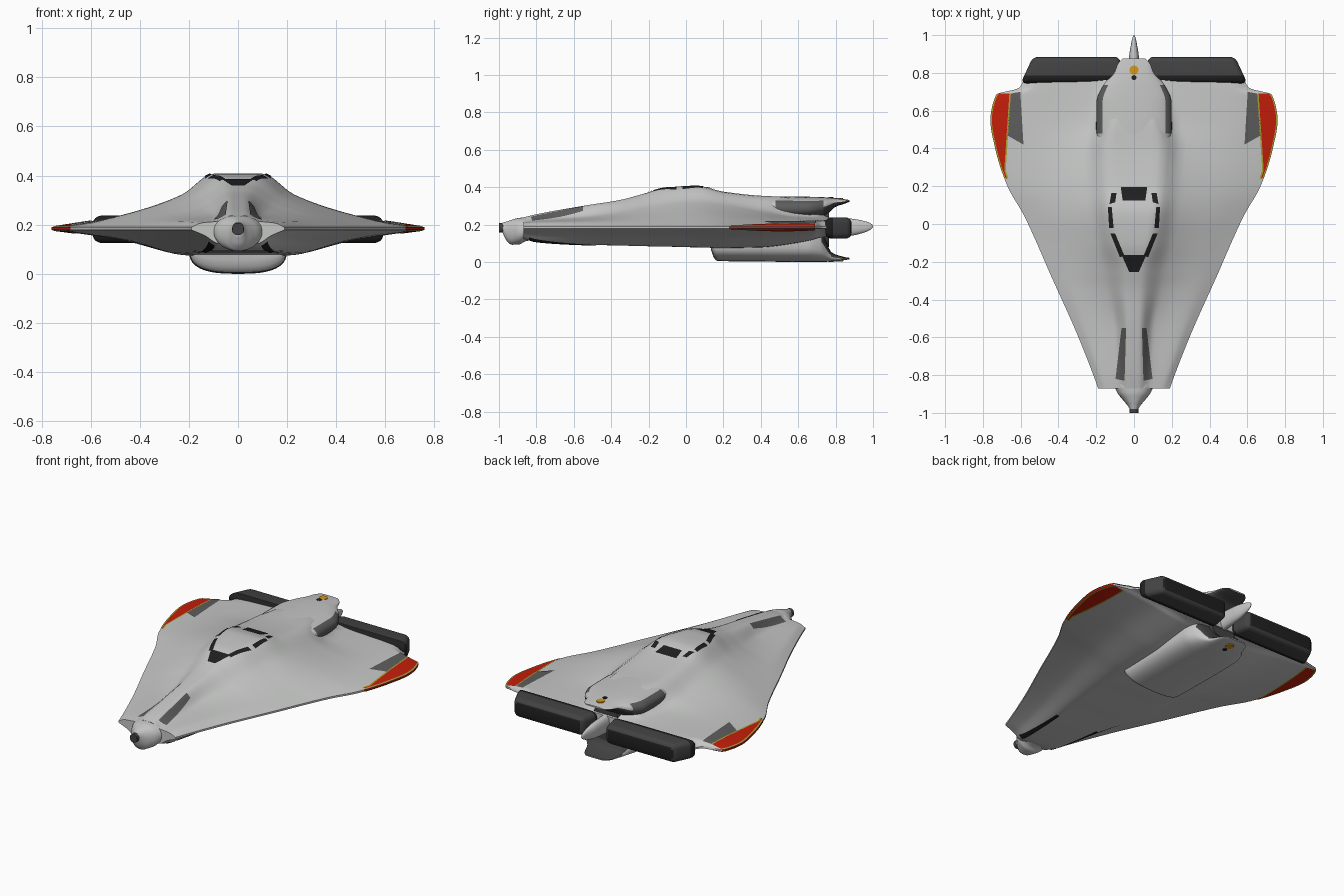
import bpy, bmesh, math
from mathutils import Vector

if "Cube" in bpy.data.objects:
    bpy.data.objects.remove(bpy.data.objects["Cube"])

def mat(name, r, g, b):
    m = bpy.data.materials.new(name)
    m.diffuse_color = (r, g, b, 1)
    m.use_nodes = True
    m.node_tree.nodes["Principled BSDF"].inputs["Base Color"].default_value = m.diffuse_color
    return m

HULL = mat("hull_grey", .56, .57, .56)
MID = mat("vent_grey", .11, .11, .11)
DARK = mat("engine_grey", .055, .055, .056)
BLACK = mat("window_black", .014, .014, .015)
RED = mat("wingtip_red", .55, .013, .003)
ORANGE = mat("beacon_orange", .68, .32, .01)
OLIVE = mat("trim_olive", .42, .36, .03)

def finish(name, bm, mats, rule=None, recalc=True):
    if recalc:
        bmesh.ops.recalc_face_normals(bm, faces=bm.faces)
    bm.normal_update()
    for f in bm.faces:
        f.material_index = rule(f.calc_center_median(), f.normal) if rule else 0
    me = bpy.data.meshes.new(name)
    bm.to_mesh(me)
    bm.free()
    for m in mats:
        me.materials.append(m)
    me.shade_smooth()
    me.set_sharp_from_angle(angle=math.radians(38))
    ob = bpy.data.objects.new(name, me)
    bpy.context.collection.objects.link(ob)
    return ob

def curve(xs, vs, x):
    """Smooth interpolation that does not overshoot."""
    if x <= xs[0]: return vs[0]
    if x >= xs[-1]: return vs[-1]
    d = [(vs[i+1]-vs[i]) / (xs[i+1]-xs[i]) for i in range(len(xs)-1)]
    def tan(i):
        if i == 0: return d[0]
        if i == len(d): return d[-1]
        return 2*d[i-1]*d[i]/(d[i-1]+d[i]) if d[i-1]*d[i] > 0 else 0
    i = max(k for k in range(len(d)) if xs[k] <= x)
    h = xs[i+1]-xs[i]
    t = (x-xs[i])/h
    return ((2*t**3-3*t*t+1)*vs[i] + (t**3-2*t*t+t)*h*tan(i)
            + (3*t*t-2*t**3)*vs[i+1] + (t**3-t*t)*h*tan(i+1))

# Hull stations: y, half width, ridge z, ridge x, x2, z2, x3, z3, belly z, belly x
ST = [
    (-.87, .19, .238, .025, .08, .215, .15, .207, .125, .08),
    (-.80, .215, .255, .025, .09, .222, .175, .211, .106, .09),
    (-.55, .315, .300, .03, .10, .24, .26, .214, .092, .12),
    (-.35, .405, .332, .03, .14, .268, .335, .217, .088, .15),
    (-.25, .45, .358, .035, .16, .29, .375, .218, .085, .16),
    (-.10, .515, .398, .07, .20, .312, .43, .221, .082, .18),
    (.05, .585, .408, .10, .22, .326, .49, .223, .078, .19),
    (.20, .67, .376, .12, .24, .31, .54, .222, .075, .20),
    (.40, .735, .354, .13, .25, .275, .56, .219, .078, .20),
    (.55, .76, .347, .11, .22, .248, .56, .219, .095, .20),
    (.685, .73, .300, .08, .20, .237, .56, .219, .12, .20),
    (.72, .61, .260, .08, .20, .234, .54, .219, .13, .20),
    (.78, .575, .232, .08, .20, .230, .50, .219, .135, .20)]
COLS = list(zip(*ST))
RIM_TOP, RIM_LOW = .190, .179
cache = {}

def station(y):
    k = round(y, 5)
    if k not in cache:
        cache[k] = [curve(COLS[0], c, y) for c in COLS[1:]]
    return cache[k]

def top(x, y):
    w, H, x1, x2, z2, x3, z3, B, xb = station(y)
    return curve((0, x1, x2, x3, w), (H, H, z2, z3, RIM_TOP), abs(x))

def bottom(x, y):
    w, H, x1, x2, z2, x3, z3, B, xb = station(y)
    return curve((0, xb, (xb+w)/2, w), (B, B, .57*RIM_LOW+.43*B, RIM_LOW), abs(x))

def bridge(bm, rings):
    n = len(rings[0])
    for a, b in zip(rings, rings[1:]):
        for i in range(n):
            j = (i+1) % n
            bm.faces.new((a[i], a[j], b[j], b[i]))
    bm.faces.new(rings[0])
    bm.faces.new(rings[-1])

# Main lifting-body hull
bm = bmesh.new()
ys = [-.87 + .02*i for i in range(76)] + [.64 + .007*i for i in range(1, 20)]
N = 48
rings = []
for y in ys:
    w = station(y)[0]
    xs = [w*(2*i/N - 1) for i in range(N+1)]
    pts = [(x, y, top(x, y)) for x in xs] + [(x, y, bottom(x, y)) for x in reversed(xs)]
    rings.append([bm.verts.new(p) for p in pts])
bridge(bm, rings)
finish("hull", bm, [HULL, RED],
       lambda c, n: int(abs(c.x) > .68 and .24 < c.y < .69 and abs(n.z) < .5))

# Thin plates that follow the hull surface
def plate(name, fn, m, under=False, steps=14):
    """fn(u, v) gives plan x, y; v runs along the length."""
    bm = bmesh.new()
    surf = bottom if under else top
    off = -.003 if under else .003
    g = []
    for i in range(steps+1):
        row = []
        for j in range(7):
            x, y = fn(j/6, i/steps)
            row.append(bm.verts.new((x, y, surf(x, y) + off)))
        g.append(row)
    for a, b in zip(g, g[1:]):
        for j in range(6):
            bm.faces.new((a[j], a[j+1], b[j+1], b[j]))
    bm.normal_update()
    if (sum(f.normal.z for f in bm.faces) < 0) != under:
        bmesh.ops.reverse_faces(bm, faces=bm.faces)
    finish(name, bm, [m], recalc=False)

def quad(a, b, c, d, s=1):
    """Plan quad: a-b is the front edge, d-c the back edge."""
    a, b, c, d = map(Vector, (a, b, c, d))
    def fn(u, v):
        p = a.lerp(b, u).lerp(d.lerp(c, u), v)
        return p.x*s, p.y
    return fn

plate("windshield", quad((-.025, -.255), (.025, -.255), (.065, -.165), (-.065, -.165)), BLACK)
plate("rear_window", quad((-.06, .125), (.06, .125), (.07, .195), (-.07, .195)), BLACK)
for side, s in (("right", 1), ("left", -1)):
    def q(name, pts, m, under=False):
        plate(side + name, quad(*pts, s), m, under)
    q("_front_window", [(.05, -.17), (.075, -.175), (.125, -.05), (.10, -.05)], BLACK)
    q("_side_window", [(.108, -.02), (.132, -.02), (.138, .09), (.118, .09)], BLACK)
    q("_corner_window", [(.10, .115), (.13, .105), (.12, .165), (.092, .165)], BLACK)
    q("_nose_vent", [(.05, -.83), (.098, -.82), (.066, -.55), (.042, -.55)], MID)
    q("_belly_vent", [(.095, -.84), (.12, -.84), (.15, -.48), (.13, -.48)], BLACK, True)
    q("_wing_panel", [(.585, .42), (.672, .47), (.655, .69), (.602, .70)], MID)
    for lvl, under in (("_top", False), ("_bottom", True)):
        def strip(lo, hi):
            """Strip beside the wingtip's inner line (lo) or out to the rim (hi)."""
            def fn(u, v):
                y = .24 + .45*v
                w = station(y)[0]
                inner = min(.69 - .03*v, w - .014)
                a = inner if lo is None else (inner if lo < 0 else w) + min(lo, 0)
                a = w - .008 if lo == 1 else a
                b = inner if lo is not None and lo < 0 else w - hi
                return s*(a + (b - a)*u), y
            return fn
        plate(side + "_wingtip" + lvl, strip(None, .008), RED, under, 30)
        plate(side + "_inner_trim" + lvl, strip(-.008, 0), OLIVE, under, 30)
        plate(side + "_outer_trim" + lvl, strip(1, 0), OLIVE, under, 30)

# Lofted pods with superellipse sections: y, half width, bottom z, top z
def loft(name, secs, p, mats, rule=None, steps=40):
    c = list(zip(*secs))
    bm = bmesh.new()
    rings = []
    for i in range(steps+1):
        y = c[0][0] + (c[0][-1]-c[0][0])*i/steps
        w, zb, zt = (curve(c[0], k, y) for k in c[1:])
        ring = []
        for j in range(40):
            a = 2*math.pi*j/40
            ca, sa = math.cos(a), math.sin(a)
            ring.append(bm.verts.new((
                w*math.copysign(abs(ca)**(2/p), ca), y,
                (zb+zt)/2 + (zt-zb)/2*math.copysign(abs(sa)**(2/p), sa))))
        rings.append(ring)
    bridge(bm, rings)
    return finish(name, bm, mats, rule)

def upper_rule(c, n):
    if c.y > .735:
        return 2 if n.z < -.1 else 0
    return 1 if c.y > .48 and c.z < .328 and abs(c.x) > .1 else 0

loft("upper_tail_pod", [(.28, .10, .25, .345), (.4, .165, .23, .350), (.5, .2, .22, .351),
     (.65, .198, .225, .349), (.74, .16, .245, .346), (.80, .105, .295, .341),
     (.85, .085, .312, .335), (.875, .06, .322, .331)], 2.4, [HULL, MID, DARK], upper_rule, 60)
loft("lower_pod", [(.135, .19, .06, .15), (.15, .193, .02, .16), (.17, .196, .005, .19),
     (.5, .2, .001, .2), (.65, .195, 0, .2), (.72, .17, 0, .17), (.78, .115, .003, .05),
     (.85, .085, .01, .026), (.875, .06, .015, .022)], 2.8, [HULL, DARK],
     lambda c, n: int(c.y > .72 and n.z > .1), 74)
loft("nose_bulb", [(-.98, .022, .155, .21), (-.96, .035, .115, .216), (-.93, .06, .092, .226),
     (-.89, .09, .094, .236), (-.86, .10, .11, .238), (-.80, .08, .12, .235)], 2.2, [HULL])
loft("nose_probe", [(-1, .023, .158, .207), (-.96, .024, .157, .208)], 2.4, [DARK], steps=2)
loft("tail_core", [(.6, .12, .06, .29), (.765, .085, .08, .285)], 3, [DARK], steps=4)
loft("tail_spike", [(.75, .03, .13, .24), (.88, .026, .14, .232), (.96, .014, .16, .217),
     (.99, .007, .175, .205), (1, .002, .186, .194)], 2.2, [HULL])

# Engine banks at the trailing edge
for side, s in (("right", 1), ("left", -1)):
    bm = bmesh.new()
    bmesh.ops.create_cube(bm, size=1)
    for v in bm.verts:
        back = v.co.y > 0
        x = (.535 if back else .60) if v.co.x > 0 else (.075 if back else .05)
        v.co = (s*x, .885 if back else .745, .238 if v.co.z > 0 else .125)
    bmesh.ops.recalc_face_normals(bm, faces=bm.faces)
    bmesh.ops.bevel(bm, geom=list(bm.edges), offset=.03, segments=4, profile=.5, affect='EDGES')
    bmesh.ops.bisect_plane(bm, geom=list(bm.verts)+list(bm.edges)+list(bm.faces),
                           plane_co=(0, .785, 0), plane_no=(0, 1, 0))
    finish(side + "_engine_bank", bm, [DARK, BLACK],
           lambda c, n: int(c.y < .785 or n.y > .9))

# Beacon discs and small hatch marks on both tail pods
for name, z in (("upper", .339), ("lower", .006)):
    for part, y, r, m in (("beacon", .815, .024, ORANGE), ("hatch", .775, .013, BLACK)):
        bm = bmesh.new()
        bmesh.ops.create_cone(bm, cap_ends=True, segments=16, radius1=r, radius2=r, depth=.007)
        dz = (.004 if name == "upper" else -.003) if part == "hatch" else 0
        bmesh.ops.translate(bm, verts=bm.verts, vec=(0, y, z + dz))
        finish(name + "_" + part, bm, [m])
